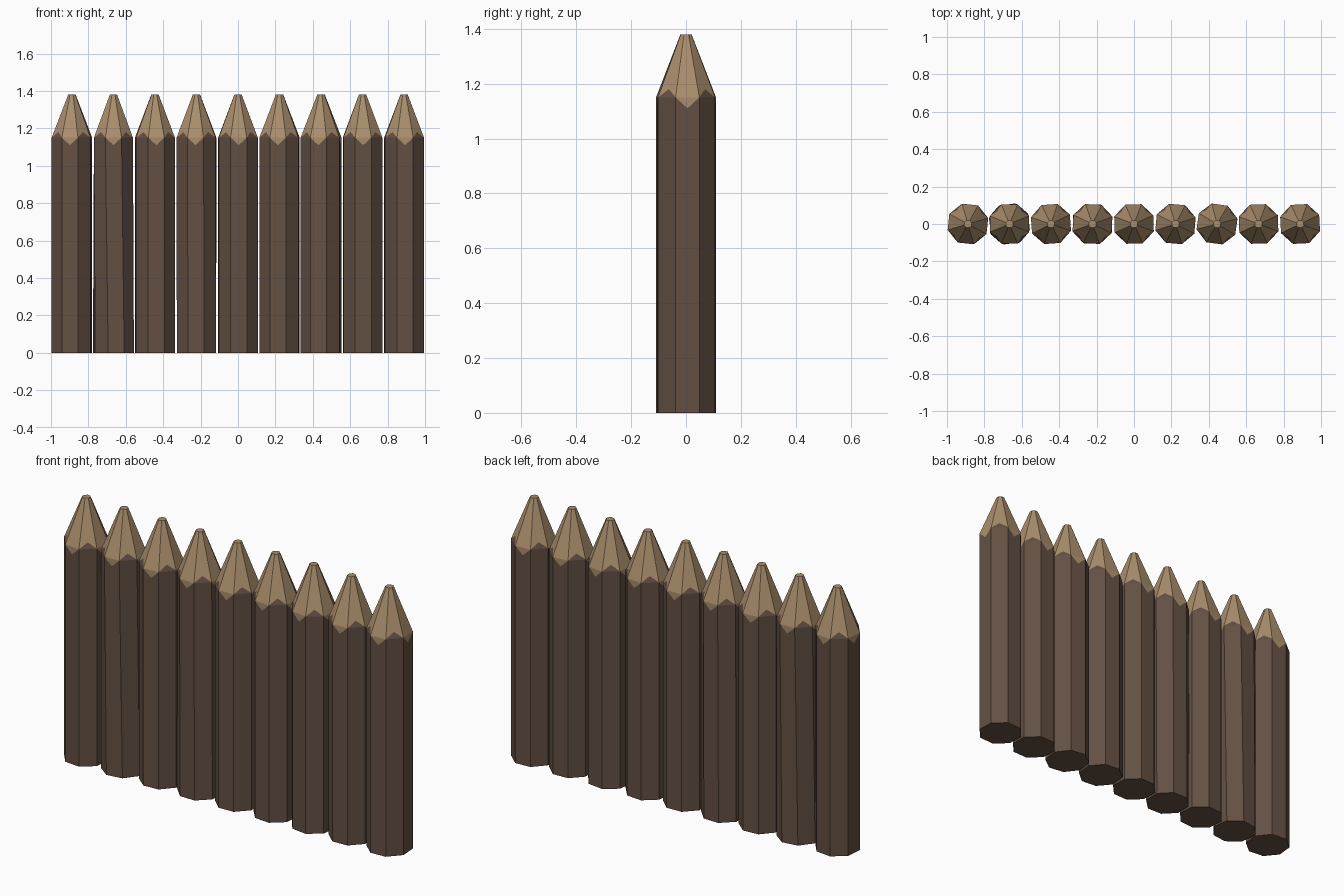
import bpy, bmesh
from math import sin, cos, radians, pi

if "Cube" in bpy.data.objects:
    bpy.data.objects.remove(bpy.data.objects["Cube"])

def material(name, col):
    m = bpy.data.materials.new(name)
    m.diffuse_color = (*col, 1)
    m.use_nodes = True
    m.node_tree.nodes["Principled BSDF"].inputs["Base Color"].default_value = m.diffuse_color
    return m

BARK = material("bark", (0.125, 0.08, 0.056))
WOOD = material("cut_wood", (0.40, 0.27, 0.15))
R, TIP_R, SHOULDER, TOP = 0.113, 0.021, 1.15, 1.38
LOW, HIGH = 1.11, 1.18   # zigzag edge of the bark

def stake(x, turn, twist=0):
    bm = bmesh.new()

    def ring(r, z, a0):
        return [bm.verts.new((r * cos(a0 + i * pi / 4), r * sin(a0 + i * pi / 4), z)) for i in range(8)]

    # face 0 is centred on the front (-y), then turned
    a = radians(turn - 90 - 22.5)
    base = ring(R, 0, a + radians(twist))
    mid = ring(R, SHOULDER, a)
    tip = ring(TIP_R, TOP, a)

    def face(vs, mat):
        bm.faces.new(vs).material_index = mat

    face(base[::-1], 0)
    face(tip, 1)
    for i in range(8):
        j = (i + 1) % 8
        c = (mid[i].co + mid[j].co) / 2
        if i % 2 == 0:      # cut dips into the shaft side
            p = bm.verts.new((c.x, c.y, LOW))
            face([base[i], base[j], mid[j], p, mid[i]], 0)
            face([mid[i], p, mid[j]], 1)
            face([mid[i], mid[j], tip[j], tip[i]], 1)
        else:               # bark climbs onto the point
            t = (HIGH - SHOULDER) / (TOP - SHOULDER)
            p = bm.verts.new(c.lerp((tip[i].co + tip[j].co) / 2, t))
            face([base[i], base[j], mid[j], mid[i]], 0)
            face([mid[i], mid[j], p], 0)
            face([mid[i], p, mid[j], tip[j], tip[i]], 1)
    me = bpy.data.meshes.new("stake")
    bm.to_mesh(me)
    bm.free()
    me.materials.append(BARK)
    me.materials.append(WOOD)
    ob = bpy.data.objects.new("stake", me)
    ob.location.x = x
    bpy.context.collection.objects.link(ob)

# row of nine stakes, each turned a little differently
turns = [(-6, 0), (0, 8), (4, 0), (-3, 2), (2, 0), (-5, 0), (-8, 0), (2, 0), (3, 0)]
for i, (turn, twist) in enumerate(turns):
    stake(-0.888 + i * 0.222, turn, twist)
